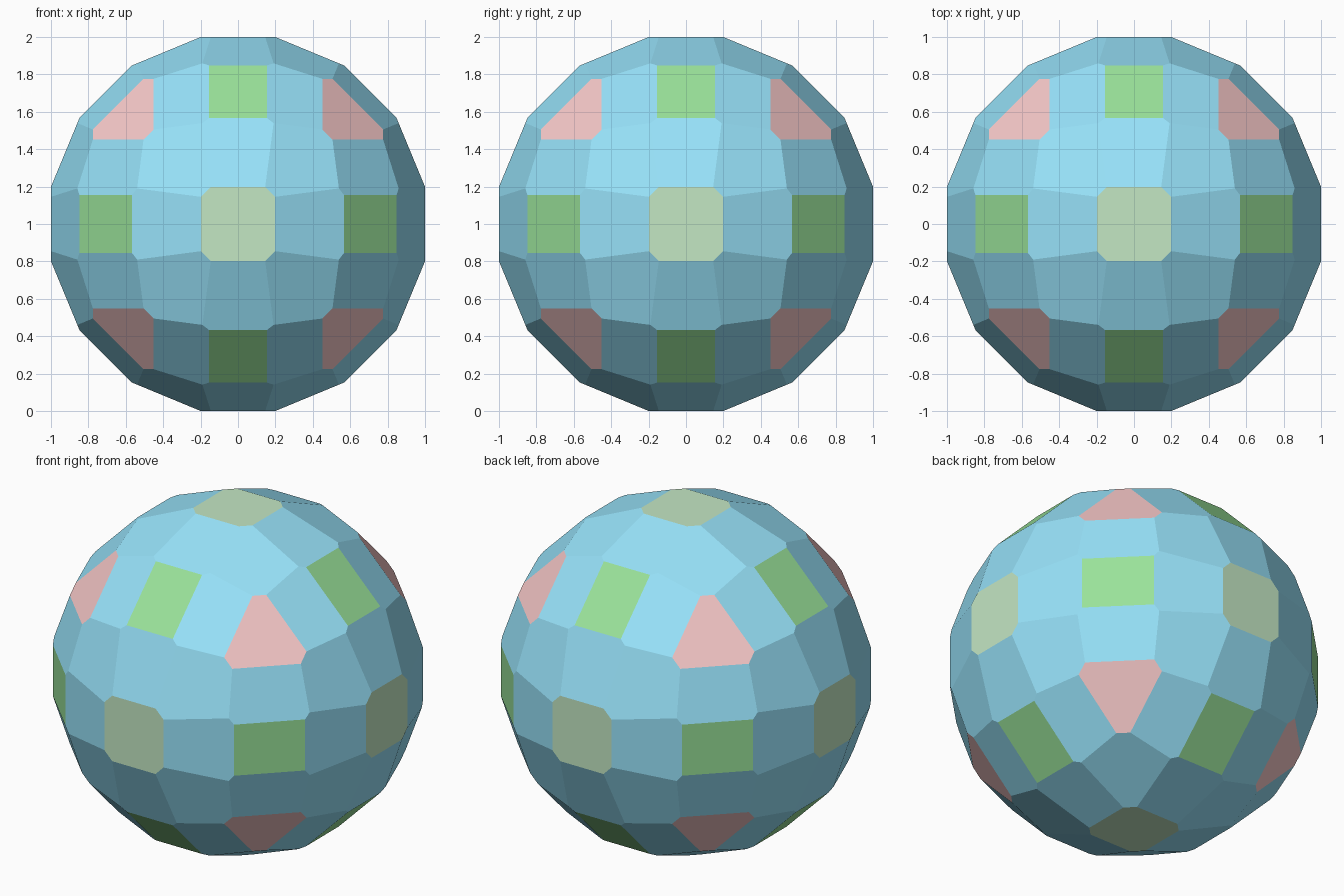
import bpy, bmesh, math
from itertools import product
from mathutils import Vector

if "Cube" in bpy.data.objects:
    bpy.data.objects.remove(bpy.data.objects["Cube"])

# Facet directions: faces, edges and corners of a cube, plus the halfway directions between them
base = [Vector(v).normalized() for v in product((-1, 0, 1), repeat=3) if any(v)]
normals = list(base)
for i, a in enumerate(base):
    for b in base[i + 1:]:
        same_side = all(p * q >= 0 for p, q in zip(a, b))
        ka, kb = (sum(abs(c) > 0.01 for c in v) for v in (a, b))
        if same_side and ka != kb and a.angle(b) < math.radians(56):
            normals.append((a + b).normalized())


def hull(points):
    bm = bmesh.new()
    for p in points:
        bm.verts.new(p)
    bmesh.ops.convex_hull(bm, input=bm.verts[:])
    bmesh.ops.recalc_face_normals(bm, faces=bm.faces[:])
    bm.normal_update()
    return bm


# Solid bounded by planes tangent to the unit sphere: the polar dual of the directions' hull
polar = hull(normals)
corners = [f.normal / f.normal.dot(f.verts[0].co) for f in polar.faces]
polar.free()
unique = []
for c in corners:
    if all((c - u).length > 1e-4 for u in unique):
        unique.append(c)
bm = hull(unique)
bmesh.ops.dissolve_limit(bm, angle_limit=math.radians(1),
                         verts=bm.verts[:], edges=bm.edges[:])
bm.normal_update()

# Colour each facet by the kind of direction it faces
colours = [("blue", (0.31, 0.76, 0.95, 1)), ("pale_green", (0.55, 0.80, 0.55, 1)),
           ("green", (0.32, 0.76, 0.32, 1)), ("pink", (0.93, 0.58, 0.58, 1))]
for f in bm.faces:
    for b in base:
        if f.normal.dot(b) > 0.999:
            f.material_index = sum(abs(c) > 0.01 for c in b)

bmesh.ops.translate(bm, verts=bm.verts[:], vec=(0, 0, 1))
mesh = bpy.data.meshes.new("faceted_ball")
bm.to_mesh(mesh)
bm.free()
for name, rgba in colours:
    mat = bpy.data.materials.new(name)
    mat.diffuse_color = rgba
    mat.use_nodes = True
    mat.node_tree.nodes["Principled BSDF"].inputs["Base Color"].default_value = mat.diffuse_color
    mesh.materials.append(mat)
ball = bpy.data.objects.new("faceted_ball", mesh)
bpy.context.collection.objects.link(ball)
